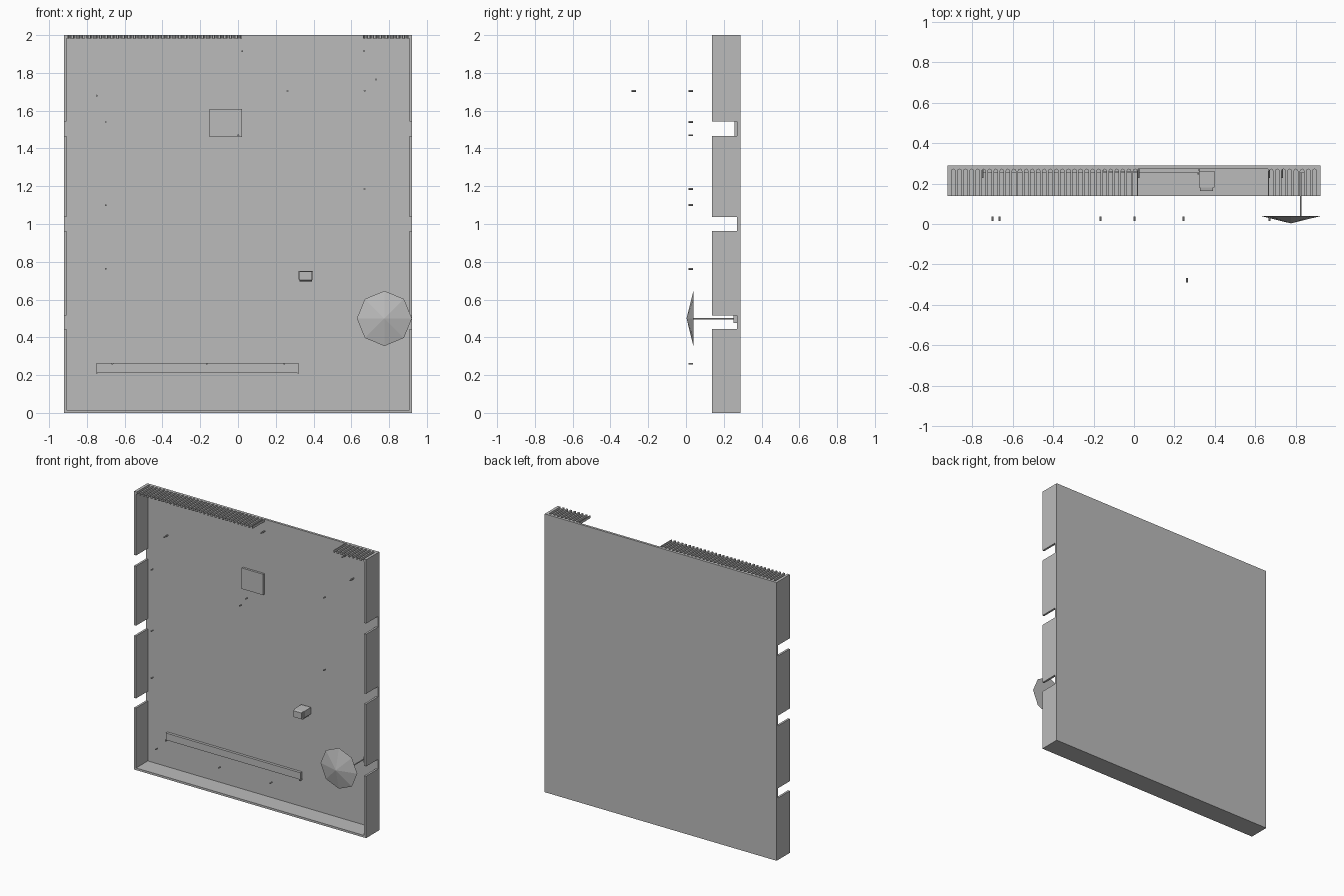
import bpy, bmesh, math
from mathutils import Matrix, Vector

if "Cube" in bpy.data.objects:
    bpy.data.objects.remove(bpy.data.objects["Cube"], do_unlink=True)

grey = bpy.data.materials.new("plain grey")
grey.use_nodes = True
colour = (0.5, 0.5, 0.5, 1)
grey.diffuse_color = colour
grey.node_tree.nodes["Principled BSDF"].inputs["Base Color"].default_value = colour


def finish(name, bm):
    bmesh.ops.recalc_face_normals(bm, faces=bm.faces)
    mesh = bpy.data.meshes.new(name)
    bm.to_mesh(mesh)
    bm.free()
    mesh.materials.append(grey)
    obj = bpy.data.objects.new(name, mesh)
    bpy.context.collection.objects.link(obj)
    return obj


def box(name, x, y, z):
    """Box from its (low, high) range on each axis."""
    bm = bmesh.new()
    size = [b - a for a, b in (x, y, z)]
    mid = Vector([(a + b) / 2 for a, b in (x, y, z)])
    bmesh.ops.create_cube(bm, size=1, matrix=Matrix.Translation(mid) @ Matrix.Diagonal(size + [1]))
    return finish(name, bm)


def prism(name, points, offset):
    """Flat outline extruded along the offset."""
    bm = bmesh.new()
    face = bm.faces.new([bm.verts.new(p) for p in points])
    extruded = bmesh.ops.extrude_face_region(bm, geom=[face])["geom"]
    moved = [v for v in extruded if isinstance(v, bmesh.types.BMVert)]
    bmesh.ops.translate(bm, verts=moved, vec=offset)
    return finish(name, bm)


def rod(name, x, z, y0, y1, radius, sides=8):
    """Round bar running front to back."""
    bm = bmesh.new()
    place = Matrix.Translation((x, (y0 + y1) / 2, z)) @ Matrix.Rotation(math.pi / 2, 4, "X")
    bmesh.ops.create_cone(bm, cap_ends=True, segments=sides, radius1=radius,
                          radius2=radius, depth=y1 - y0, matrix=place)
    return finish(name, bm)


# Shallow tray: back panel, floor and notched side walls
W, FRONT, INNER, BACK, T = 0.922, 0.138, 0.271, 0.288, 0.015
box("back_panel", (-W, W), (INNER, BACK), (0, 2))
box("bottom_wall", (-W, W), (FRONT, INNER), (0, T))
wall_spans = [(T, 0.445), (0.515, 0.963), (1.037, 1.465), (1.542, 2)]
for side, name in ((-1, "right"), (1, "left")):
    for i, span in enumerate(wall_spans):
        x = sorted((side * W, side * (W - T)))
        box(f"{name}_wall_{i + 1}", x, (FRONT, INNER), span)


# Top vents: combs with round-ended slots that open at the front
def comb(name, x0, x1, count):
    pitch = (x1 - x0) / count
    r = pitch * 0.3
    points = [(x1, INNER + 0.01, 2), (x0, INNER + 0.01, 2), (x0, FRONT, 2)]
    for i in range(count):
        cx = x0 + (i + 0.5) * pitch
        points.append((cx - r, FRONT, 2))
        for k in range(5):
            a = math.pi * (1 - k / 4)
            points.append((cx + r * math.cos(a), INNER - r + r * math.sin(a), 2))
        points.append((cx + r, FRONT, 2))
    points.append((x1, FRONT, 2))
    prism(name, points, (0, 0, -0.018))


comb("top_vent_right", -W + T, 0.02, 31)
comb("top_vent_left", 0.662, W - T, 8)

# Inner fittings on the back panel
box("square_plate", (-0.15, 0.02), (0.256, INNER), (1.46, 1.61))
box("long_rail", (-0.75, 0.32), (0.252, INNER), (0.215, 0.265))
for x in (-0.748, 0.318):
    rod("rail_pin", x, 0.212, 0.245, INNER, 0.005)

# Socket block with a sloped lower lip
box("socket_block", (0.32, 0.397), (0.18, 0.262), (0.705, 0.752))
profile = [(0.18, 0.752), (0.162, 0.748), (0.162, 0.703), (0.18, 0.695), (0.25, 0.695), (0.25, 0.705), (0.18, 0.705)]
prism("socket_lip", [(0.326, y, z) for y, z in profile], (0.065, 0, 0))

# Pins standing on the back panel
for x, z in ((0.022, 1.915), (0.667, 1.915), (0.73, 1.765), (-0.748, 1.68)):
    rod("panel_pin", x, z, 0.228, INNER, 0.005)

# Loose screws in front of the tray
screws = [(0.67, 1.705), (-0.70, 1.54), (0.002, 1.47), (0.67, 1.185), (-0.70, 1.10),
          (-0.70, 0.762), (-0.665, 0.26), (-0.165, 0.26), (0.245, 0.26)]
for x, z in screws:
    rod("loose_screw", x, z, 0.014, 0.036, 0.005)
rod("front_screw", 0.262, 1.705, -0.288, -0.266, 0.005)

# Eight-sided cone on a thin stem
bm = bmesh.new()
cone_place = Matrix.Translation((0.775, 0.021, 0.5)) @ Matrix.Rotation(math.pi / 2, 4, "X")
bmesh.ops.create_cone(bm, cap_ends=True, segments=8, radius1=0.146, radius2=0, depth=0.036, matrix=cone_place)
finish("cone_cap", bm)
rod("cone_stem", 0.824, 0.498, 0.038, 0.26, 0.004)
box("stem_base", (0.82, 0.85), (0.252, INNER), (0.475, 0.515))
